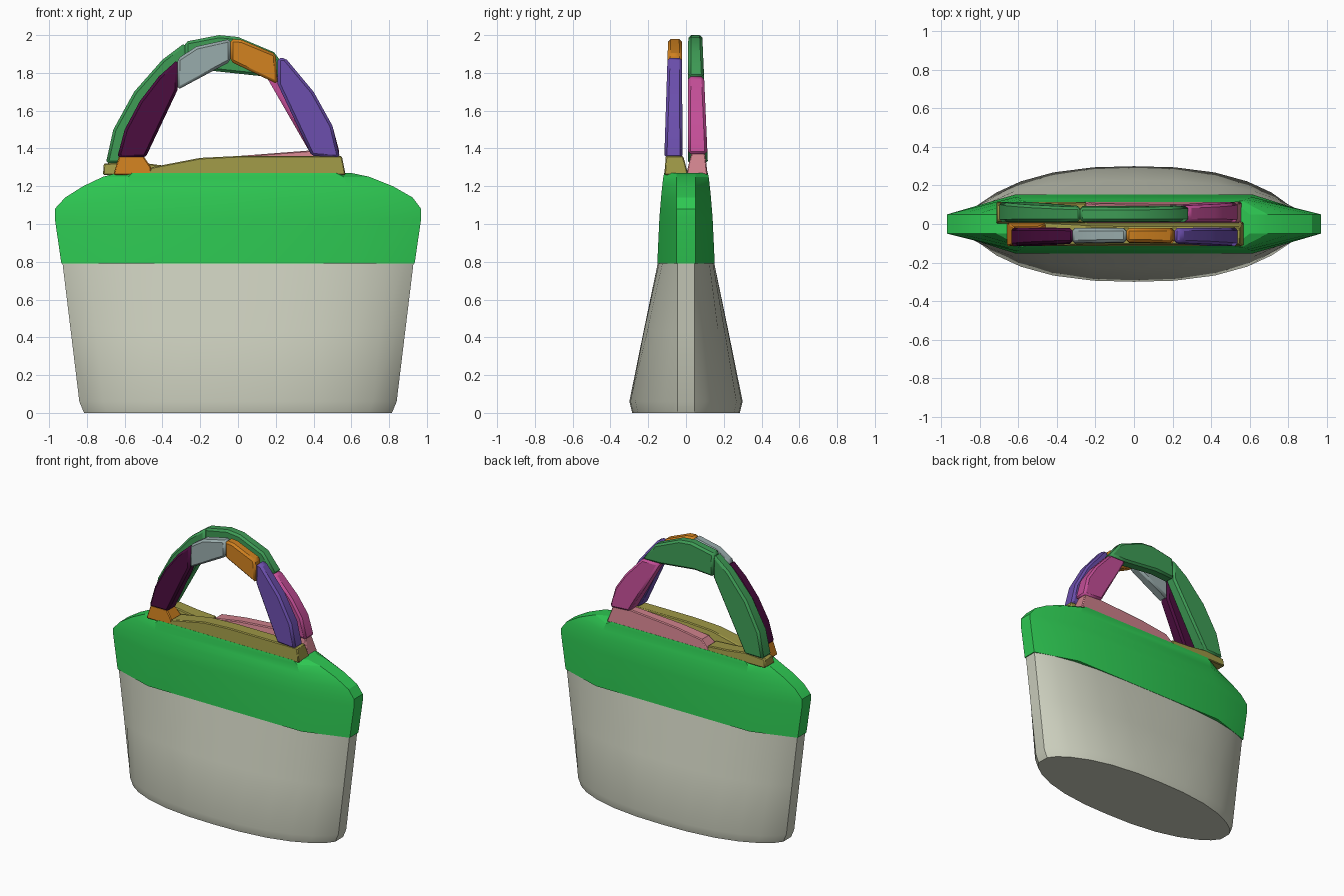
import bpy, bmesh, math

cube = bpy.data.objects.get("Cube")
if cube:
    bpy.data.objects.remove(cube, do_unlink=True)


def material(name, color):
    m = bpy.data.materials.new(name)
    m.use_nodes = True
    m.diffuse_color = (*color, 1)
    m.node_tree.nodes["Principled BSDF"].inputs["Base Color"].default_value = (*color, 1)
    return m


CREAM = material("cream canvas", (0.60, 0.62, 0.51))
GREEN = material("bright green", (0.027, 0.58, 0.085))
LEAF = material("leaf green", (0.048, 0.33, 0.091))
PURPLE = material("purple", (0.145, 0.076, 0.41))
MAROON = material("dark maroon", (0.069, 0.004, 0.048))
SLATE = material("pale slate", (0.31, 0.40, 0.40))
ORANGE = material("orange", (0.63, 0.22, 0.014))
OLIVE = material("olive", (0.34, 0.31, 0.061))
MAGENTA = material("magenta", (0.55, 0.076, 0.31))
PINK = material("dusty pink", (0.62, 0.22, 0.26))


def loft(name, rings, mat, bevel=0, angle=30):
    """Skin closed rings of points and cap both ends."""
    bm = bmesh.new()
    loops = [[bm.verts.new(p) for p in ring] for ring in rings]
    n = len(loops[0])
    for a, b in zip(loops, loops[1:]):
        for i in range(n):
            j = (i + 1) % n
            bm.faces.new((a[i], a[j], b[j], b[i]))
    bm.faces.new(loops[0][::-1])
    bm.faces.new(loops[-1])
    bmesh.ops.recalc_face_normals(bm, faces=bm.faces)
    mesh = bpy.data.meshes.new(name)
    bm.to_mesh(mesh)
    bm.free()
    mesh.materials.append(mat)
    ob = bpy.data.objects.new(name, mesh)
    bpy.context.collection.objects.link(ob)
    bpy.ops.object.select_all(action="DESELECT")
    ob.select_set(True)
    bpy.context.view_layer.objects.active = ob
    bpy.ops.object.shade_smooth_by_angle(angle=math.radians(angle))
    if bevel:
        mod = ob.modifiers.new("soft edges", "BEVEL")
        mod.width = bevel
        mod.segments = 1
        mod.limit_method = "ANGLE"
        mod.angle_limit = math.radians(40)
    return ob


# Bag body: lens-shaped base narrowing upward to a slim mouth
def body_ring(z, half_x, half_y, power, root):
    us = [-1, -0.95, -0.85, -0.7, -0.5, -0.25, 0, 0.25, 0.5, 0.7, 0.85, 0.95, 1]
    end = 0.045
    side = [(u * half_x, end + (half_y - end) * (1 - abs(u) ** power) ** root) for u in us]
    return [(x, -y, z) for x, y in side] + [(x, y, z) for x, y in reversed(side)]


loft("bag_body", [
    body_ring(0, 0.815, 0.285, 2.5, 0.7),
    body_ring(0.06, 0.84, 0.30, 2.5, 0.7),
    body_ring(0.43, 0.885, 0.225, 3, 0.85),
    body_ring(0.80, 0.93, 0.148, 4, 1),
], CREAM)


# Upper panel: flat front and back, tapered ends and sloping shoulders
def panel_ring(z, half_x, knee, half_y, shift=0):
    side = [(-half_x, 0.05), (-knee, half_y), (knee, half_y), (half_x, 0.05)]
    return ([(x + shift, -y, z) for x, y in side]
            + [(x + shift, y, z) for x, y in reversed(side)])


loft("upper_panel", [
    panel_ring(0.79, 0.935, 0.62, 0.152),
    panel_ring(1.03, 0.97, 0.61, 0.141),
    panel_ring(1.08, 0.97, 0.60, 0.137),
    panel_ring(1.14, 0.92, 0.59, 0.132, 0.005),
    panel_ring(1.20, 0.82, 0.58, 0.126),
    panel_ring(1.25, 0.705, 0.57, 0.120, -0.01),
    panel_ring(1.27, 0.62, 0.54, 0.115, -0.02),
], GREEN, angle=20)


# Flat side profile extruded in depth, its thickness changing evenly with height
def slab(name, profile, low, high, z_range, mat, bevel):
    z0, z1 = z_range
    rings = []
    for k in (0, 1):
        rings.append([(x, low[k] + (high[k] - low[k]) * (z - z0) / (z1 - z0), z)
                      for x, z in profile])
    loft(name, rings, mat, bevel)


# Base strips along the mouth
FRONT_BASE = ((-0.115, 0.012), (-0.105, -0.02))
BACK_BASE = ((0.0, 0.115), (0.03, 0.10))
bases = [
    ("front_base_strip", [(-0.48, 1.26), (-0.46, 1.30), (-0.20, 1.35), (0.0, 1.36),
                          (0.55, 1.36), (0.57, 1.26)], FRONT_BASE, OLIVE),
    ("front_right_foot", [(-0.66, 1.26), (-0.63, 1.36), (-0.50, 1.36), (-0.46, 1.30),
                          (-0.46, 1.26)], FRONT_BASE, ORANGE),
    ("back_base_strip", [(-0.27, 1.26), (-0.20, 1.33), (0.0, 1.36), (0.39, 1.39),
                         (0.52, 1.38), (0.56, 1.26)], BACK_BASE, PINK),
    ("back_right_foot", [(-0.715, 1.26), (-0.71, 1.32), (-0.55, 1.33), (-0.40, 1.31),
                         (-0.25, 1.30), (-0.25, 1.26)], BACK_BASE, OLIVE),
]
for name, profile, (low, high), mat in bases:
    slab(name, profile, low, high, (1.26, 1.38), mat, 0.006)

# Two arched handles, each built from coloured segments
FRONT = ((-0.116, -0.018), (-0.094, -0.022))
BACK = ((0.010, 0.116), (0.012, 0.086))
segments = [
    ("front_handle_lower_right", [(-0.64, 1.35), (-0.60, 1.50), (-0.52, 1.65), (-0.42, 1.78),
                                  (-0.32, 1.87), (-0.32, 1.71), (-0.49, 1.35)], FRONT, MAROON),
    ("front_handle_upper_right", [(-0.32, 1.71), (-0.32, 1.875), (-0.22, 1.94), (-0.04, 1.98),
                                  (-0.04, 1.86)], FRONT, SLATE),
    ("front_handle_upper_left", [(-0.04, 1.86), (-0.04, 1.98), (0.02, 1.975), (0.20, 1.90),
                                 (0.21, 1.74)], FRONT, ORANGE),
    ("front_handle_lower_left", [(0.21, 1.74), (0.21, 1.88), (0.25, 1.88), (0.40, 1.70),
                                 (0.50, 1.52), (0.54, 1.35), (0.39, 1.36)], FRONT, PURPLE),
    ("back_handle_lower_right", [(-0.70, 1.32), (-0.66, 1.50), (-0.55, 1.70), (-0.40, 1.87),
                                 (-0.28, 1.96), (-0.28, 1.80), (-0.55, 1.32)], BACK, LEAF),
    ("back_handle_top", [(-0.28, 1.80), (-0.28, 1.965), (-0.10, 2.0), (0.0, 1.99),
                         (0.19, 1.91), (0.29, 1.78), (0.15, 1.78), (-0.13, 1.81)], BACK, LEAF),
    ("back_handle_lower_left", [(0.15, 1.78), (0.29, 1.78), (0.42, 1.64), (0.50, 1.52),
                                (0.54, 1.37), (0.38, 1.38)], BACK, MAGENTA),
]
for name, profile, (low, high), mat in segments:
    slab(name, profile, low, high, (1.32, 2.0), mat, 0.014)
